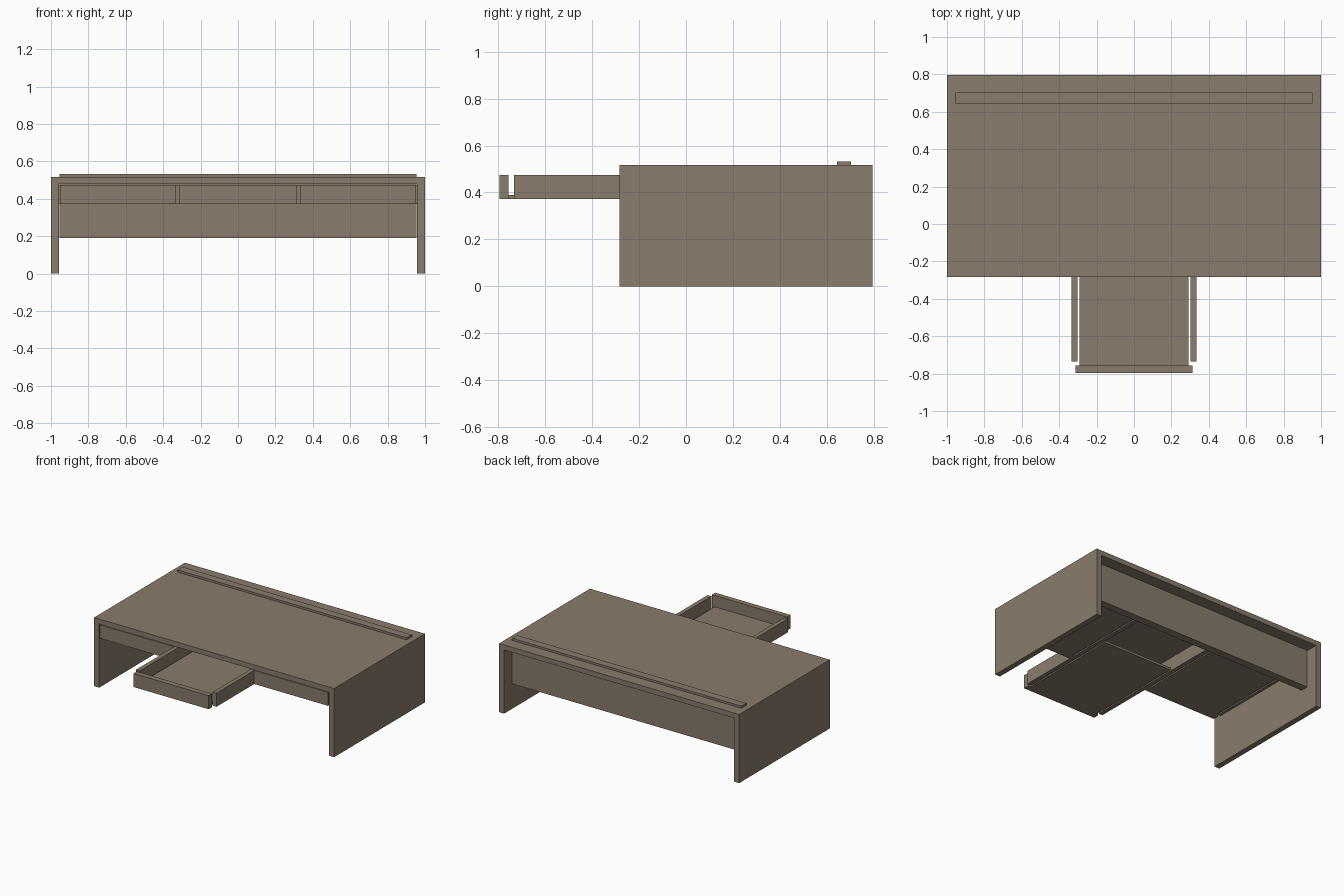
import bpy, bmesh

if "Cube" in bpy.data.objects:
    bpy.data.objects.remove(bpy.data.objects["Cube"])

wood = bpy.data.materials.new("taupe_wood")
wood.diffuse_color = (0.25, 0.202, 0.15, 1)
wood.use_nodes = True
wood.node_tree.nodes["Principled BSDF"].inputs["Base Color"].default_value = wood.diffuse_color


def make_object(name, bm):
    bmesh.ops.recalc_face_normals(bm, faces=bm.faces)
    mesh = bpy.data.meshes.new(name)
    bm.to_mesh(mesh)
    bm.free()
    mesh.materials.append(wood)
    obj = bpy.data.objects.new(name, mesh)
    bpy.context.collection.objects.link(obj)
    return obj


def box(name, x, y, z):
    bm = bmesh.new()
    bmesh.ops.create_cube(bm, size=1)
    for v in bm.verts:
        for i, (lo, hi) in enumerate((x, y, z)):
            v.co[i] = lo if v.co[i] < 0 else hi
    return make_object(name, bm)


# Desk shell: top and both side panels as one folded profile
FRONT, BACK, TOP = -0.284, 0.796, 0.517
profile = [(-1, 0), (-1, TOP), (1, TOP), (1, 0),
           (0.958, 0), (0.958, 0.479), (-0.958, 0.479), (-0.958, 0)]
bm = bmesh.new()
face = bm.faces.new([bm.verts.new((x, FRONT, z)) for x, z in profile])
ext = bmesh.ops.extrude_face_region(bm, geom=[face])
for v in ext["geom"]:
    if isinstance(v, bmesh.types.BMVert):
        v.co.y = BACK
make_object("desk_shell", bm)

# Modesty panel, passing through the top as a low ridge
box("modesty_panel", (-0.955, 0.955), (0.644, 0.704), (0.19, 0.533))


# Drawer: front board, thin bottom and two side boards, open at the back
def drawer(name, cx, y0):
    z0, z1 = 0.373, 0.475
    box(name + "_front", (cx - 0.313, cx + 0.313), (y0, y0 + 0.04), (z0, z1))
    box(name + "_bottom", (cx - 0.291, cx + 0.291),
        (y0 + 0.04, y0 + 0.835), (z0, 0.39))
    for side, s in (("left", -1), ("right", 1)):
        xs = sorted((cx + s * 0.302, cx + s * 0.334))
        box(f"{name}_{side}_side", xs, (y0 + 0.062, y0 + 0.835), (z0, z1))


drawer("left_drawer", -0.636, FRONT)
drawer("middle_drawer", 0, -0.796)      # pulled open
drawer("right_drawer", 0.636, FRONT)
